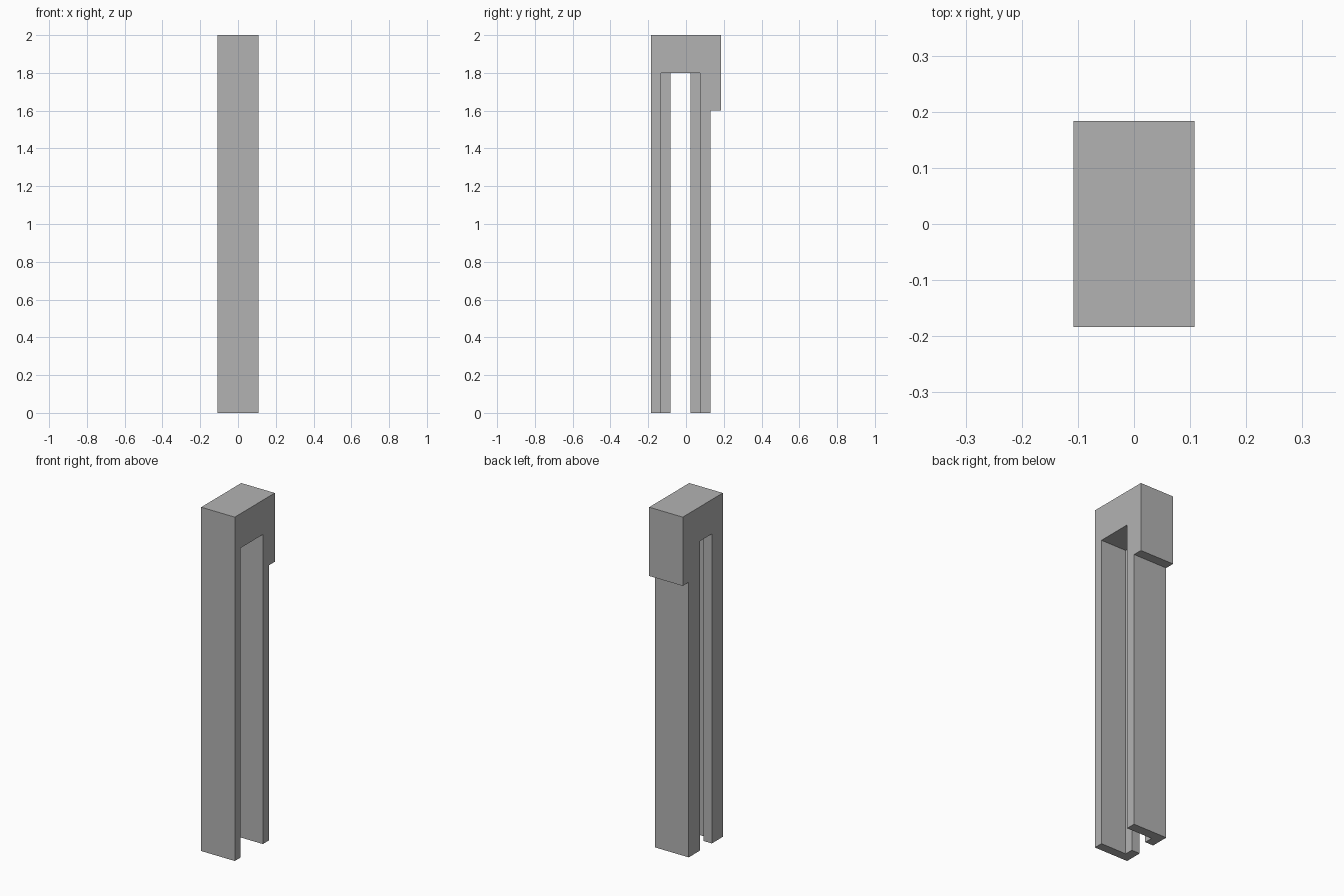
import bpy
import bmesh

if "Cube" in bpy.data.objects:
    bpy.data.objects.remove(bpy.data.objects["Cube"], do_unlink=True)

HALF_WIDTH = 0.108
LIP_WIDTH = 0.053
OPENING_TOP = 1.8

grey = bpy.data.materials.new("plain grey")
grey.use_nodes = True
colour = (0.45, 0.45, 0.45, 1)
grey.diffuse_color = colour
grey.node_tree.nodes["Principled BSDF"].inputs["Base Color"].default_value = colour


def extrude_profile(name, profile, x0, x1):
    """Extrude a closed (y, z) outline from x0 to x1."""
    bm = bmesh.new()
    face = bm.faces.new([bm.verts.new((x0, y, z)) for y, z in profile])
    moved = bmesh.ops.extrude_face_region(bm, geom=[face])["geom"]
    verts = [v for v in moved if isinstance(v, bmesh.types.BMVert)]
    bmesh.ops.translate(bm, verts=verts, vec=(x1 - x0, 0, 0))
    bmesh.ops.recalc_face_normals(bm, faces=bm.faces)
    mesh = bpy.data.meshes.new(name)
    bm.to_mesh(mesh)
    bm.free()
    mesh.materials.append(grey)
    obj = bpy.data.objects.new(name, mesh)
    bpy.context.collection.objects.link(obj)
    return obj


# Two-legged body with a solid head that overhangs the back leg
body = extrude_profile("hooked_bracket", [
    (-0.184, 0), (-0.083, 0), (-0.083, OPENING_TOP), (0.024, OPENING_TOP),
    (0.024, 0), (0.129, 0), (0.129, 1.6), (0.184, 1.6), (0.184, 2), (-0.184, 2),
], -HALF_WIDTH, HALF_WIDTH)

# Groove that thins both legs, leaving a lip along one side
groove = extrude_profile("groove_cutter", [
    (-0.132, -0.1), (0.074, -0.1), (0.074, OPENING_TOP), (-0.132, OPENING_TOP),
], LIP_WIDTH - HALF_WIDTH, HALF_WIDTH + 0.1)
groove.hide_render = True

cut = body.modifiers.new("groove", "BOOLEAN")
cut.operation = "DIFFERENCE"
cut.solver = "EXACT"
cut.object = groove
bpy.context.view_layer.objects.active = body
bpy.ops.object.modifier_apply(modifier=cut.name)
bpy.data.objects.remove(groove, do_unlink=True)
